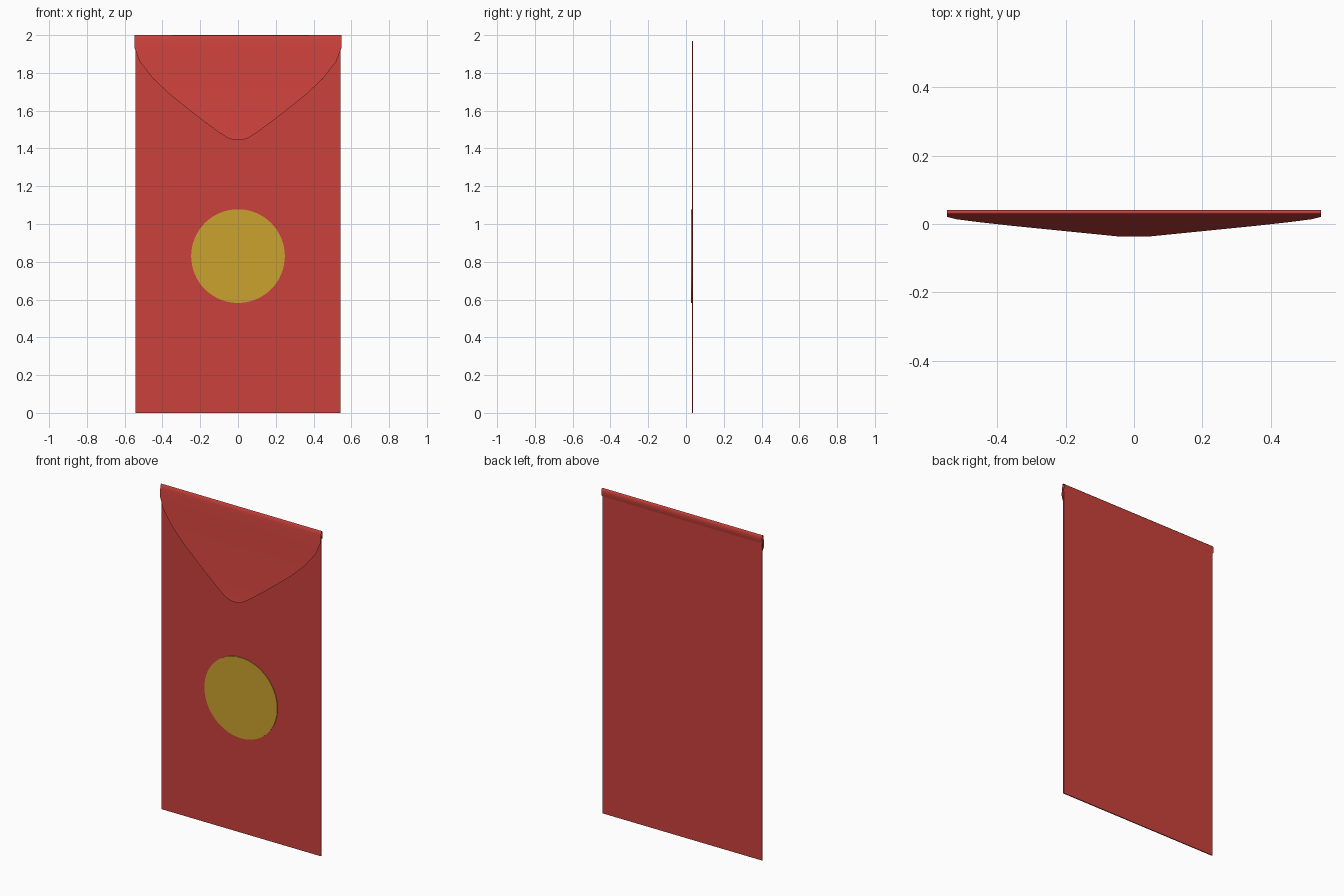
import bpy, bmesh, math
from mathutils import Matrix

cube = bpy.data.objects.get("Cube")
if cube:
    bpy.data.objects.remove(cube, do_unlink=True)


def material(name, rgb):
    m = bpy.data.materials.new(name)
    m.use_nodes = True
    m.diffuse_color = (*rgb, 1)
    m.node_tree.nodes["Principled BSDF"].inputs["Base Color"].default_value = (*rgb, 1)
    return m


def make_object(name, bm, mat):
    mesh = bpy.data.meshes.new(name)
    bm.to_mesh(mesh)
    bm.free()
    mesh.materials.append(mat)
    obj = bpy.data.objects.new(name, mesh)
    bpy.context.collection.objects.link(obj)
    return obj


red = material("envelope red", (0.60, 0.053, 0.044))
gold = material("seal gold", (0.60, 0.365, 0.027))

# Envelope body: a thin upright card
bm = bmesh.new()
bmesh.ops.create_cube(bm, size=1)
bmesh.ops.scale(bm, vec=(1.086, 0.006, 1.97), verts=bm.verts)
bmesh.ops.translate(bm, vec=(0, 0.034, 0.985), verts=bm.verts)
make_object("envelope_body", bm, red)

# Round seal on the front
bm = bmesh.new()
bmesh.ops.create_cone(bm, cap_ends=True, segments=64, radius1=0.248, radius2=0.248, depth=0.005,
                      matrix=Matrix.Translation((0, 0.0295, 0.83)) @ Matrix.Rotation(math.pi / 2, 4, "X"))
make_object("round_seal", bm, gold)

# Flap: a thin sheet folded over the top edge; rows of (half width, y, z)
W = 0.547
rows = [(W, 0.037, 1.95), (W, 0.041, 1.97), (W, 0.041, 1.985), (W, 0.038, 1.996),
        (W, 0.034, 2.0), (W, 0.030, 1.996), (W, 0.026, 1.975), (W, 0.021, 1.93),
        (0.52, 0.014, 1.86), (0.45, 0.005, 1.77), (0.36, -0.005, 1.685),
        (0.20, -0.021, 1.558), (0.10, -0.031, 1.484), (0.05, -0.036, 1.453),
        (0.025, -0.037, 1.446), (0.0, -0.037, 1.444)]
bm = bmesh.new()
pairs = []
for w, y, z in rows:
    right = bm.verts.new((-w, y, z))
    left = bm.verts.new((w, y, z)) if w else right
    pairs.append((right, left))
for (a, b), (c, d) in zip(pairs, pairs[1:]):
    bm.faces.new((a, c, d, b) if c != d else (a, c, b))
bm.normal_update()
flap = make_object("folded_flap", bm, red)
for p in flap.data.polygons:
    p.use_smooth = True
